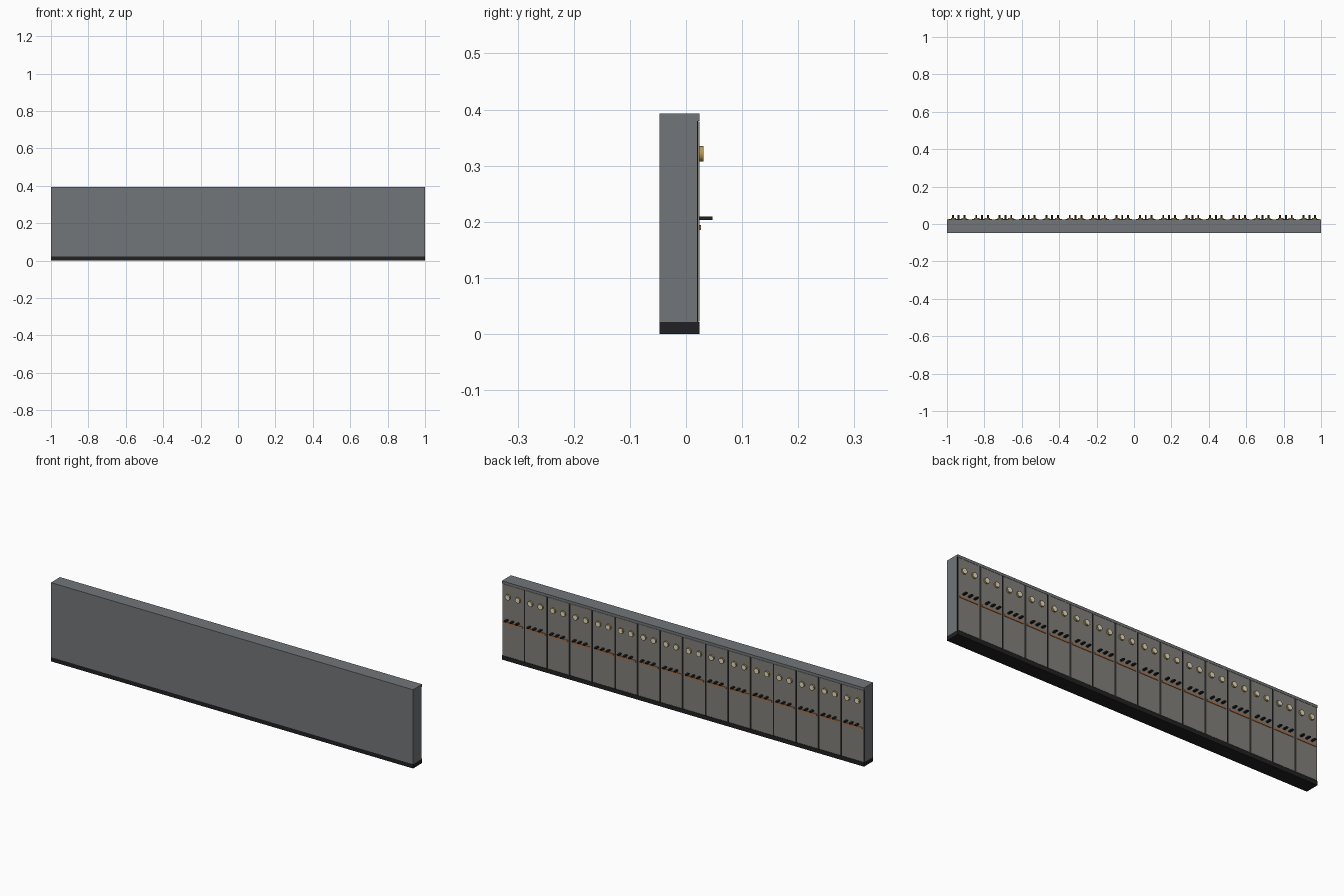
import bpy, math

if "Cube" in bpy.data.objects:
    bpy.data.objects.remove(bpy.data.objects["Cube"])

def mat(name, col):
    m = bpy.data.materials.new(name)
    m.diffuse_color = (*col, 1)
    m.use_nodes = True
    m.node_tree.nodes["Principled BSDF"].inputs["Base Color"].default_value = m.diffuse_color
    return m

STEEL = mat("steel", (0.17, 0.18, 0.19))
DOOR = mat("door", (0.22, 0.215, 0.195))
BLACK = mat("black", (0.015, 0.015, 0.017))
BRASS = mat("brass", (0.48, 0.32, 0.08))
CREAM = mat("cream", (0.75, 0.72, 0.6))
COPPER = mat("copper", (0.4, 0.16, 0.06))

def box(name, x, y, z, m):
    """Box from (min, max) ranges on each axis."""
    v = [(a, b, c) for a in x for b in y for c in z]
    f = [(0, 1, 3, 2), (4, 6, 7, 5), (0, 4, 5, 1), (2, 3, 7, 6), (0, 2, 6, 4), (1, 5, 7, 3)]
    me = bpy.data.meshes.new(name)
    me.from_pydata(v, [], f)
    me.materials.append(m)
    ob = bpy.data.objects.new(name, me)
    bpy.context.collection.objects.link(ob)
    return ob

def disc(name, x, z, r, y, m):
    """Round part facing the back (+y)."""
    bpy.ops.mesh.primitive_cylinder_add(vertices=24, radius=r, depth=y[1] - y[0],
        location=(x, sum(y) / 2, z), rotation=(math.pi / 2, 0, 0))
    ob = bpy.context.object
    ob.name = name
    ob.data.materials.append(m)
    bpy.ops.object.shade_smooth_by_angle()

N, W = 16, 0.125
BACK = -0.0475

# Cabinet shell: plinth, body and header rail
box("plinth", (-1, 1), (BACK, 0.024), (0, 0.021), BLACK)
box("cabinet_body", (-1, 1), (BACK, 0.02), (0.021, 0.393), STEEL)
box("header_rail", (-1, 1), (0.02, 0.024), (0.38, 0.393), STEEL)

# Dark seams between doors
for i in range(N + 1):
    x = -1 + i * W
    box("door_seam", (max(-1, x - 0.004), min(1, x + 0.004)), (0.02, 0.021), (0.021, 0.38), BLACK)

for i in range(N):
    c = -1 + (i + 0.5) * W
    # Door panel
    box("door_panel", (c - 0.0585, c + 0.0585), (0.02, 0.024), (0.022, 0.379), DOOR)
    # Two round gauges
    for s in (-1, 1):
        x = c + s * 0.028
        disc("gauge_rim", x, 0.321, 0.014, (0.024, 0.031), BRASS)
        disc("gauge_face", x, 0.321, 0.0105, (0.031, 0.0315), CREAM)
    # Three switch levers
    for k in (-1, 0, 1):
        x = c + k * 0.031
        box("switch_lever", (x - 0.005, x + 0.005), (0.024, 0.0475), (0.203, 0.209), BLACK)
    # Copper bar below the levers
    box("copper_bar", (c - 0.053, c + 0.053), (0.024, 0.027), (0.185, 0.194), COPPER)
